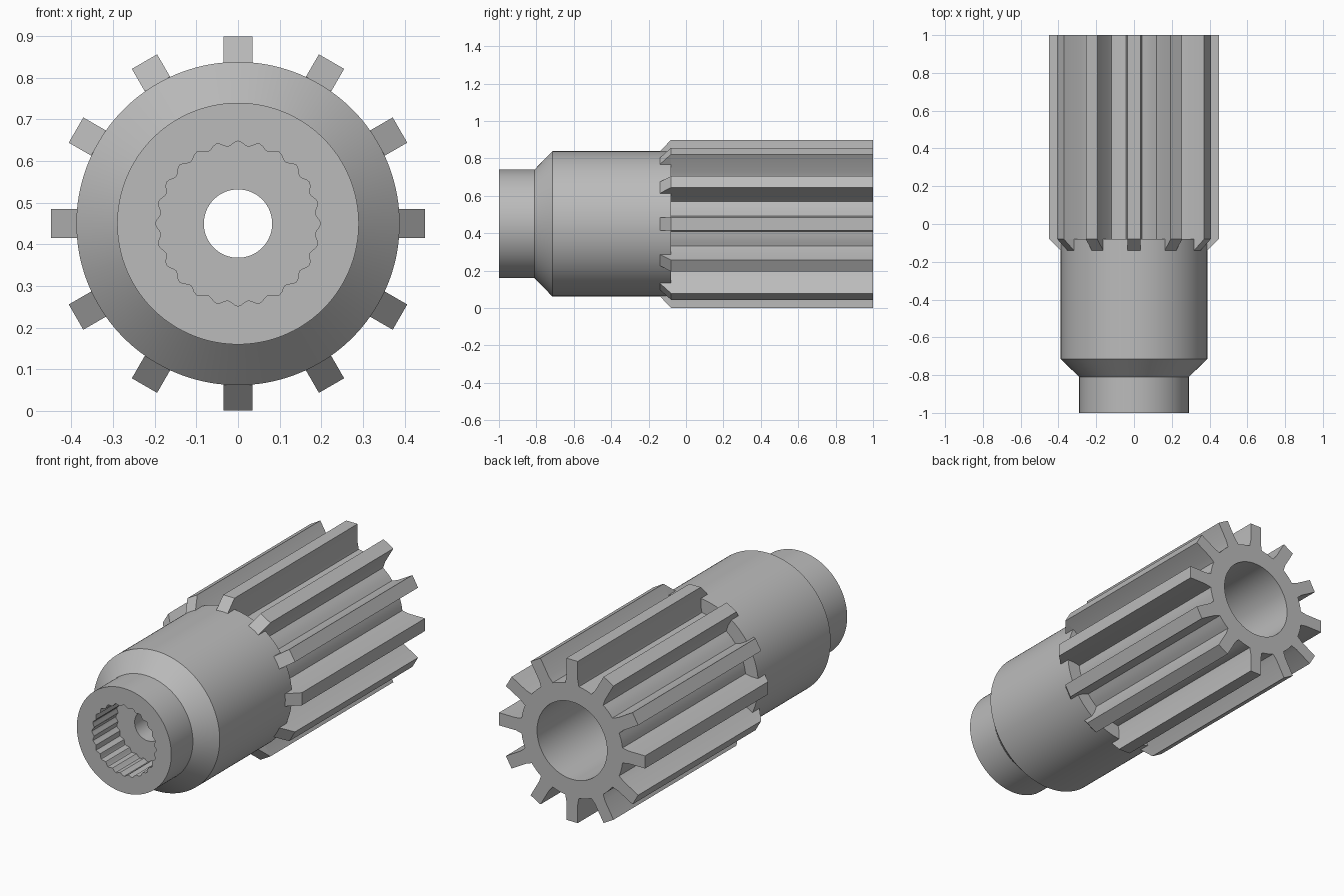
import bpy, bmesh
from math import sin, cos, pi, radians
from mathutils import Matrix

cube = bpy.data.objects.get("Cube")
if cube:
    bpy.data.objects.remove(cube)

steel = bpy.data.materials.new("grey_steel")
steel.use_nodes = True
GREY = (0.5, 0.5, 0.5, 1)
steel.diffuse_color = GREY
steel.node_tree.nodes["Principled BSDF"].inputs["Base Color"].default_value = GREY

AXIS_Z = 0.45
TEETH = 12
WAVES = 24
SEGMENTS = WAVES * 6
SHOULDER_Y = -0.08


def ring(bm, points, y):
    return [bm.verts.new((x, y, z + AXIS_Z)) for x, z in points]


def skin(bm, a, b):
    n = len(a)
    for i in range(n):
        j = (i + 1) % n
        bm.faces.new((a[i], a[j], b[j], b[i]))


def circle(radius, wave=0):
    pts = []
    for i in range(SEGMENTS):
        a = 2 * pi * i / SEGMENTS
        r = radius + wave * cos(WAVES * a)
        pts.append((r * cos(a), r * sin(a)))
    return pts


def finish(bm, name, smooth_angle=None):
    bmesh.ops.recalc_face_normals(bm, faces=bm.faces)
    mesh = bpy.data.meshes.new(name)
    bm.to_mesh(mesh)
    bm.free()
    mesh.materials.append(steel)
    obj = bpy.data.objects.new(name, mesh)
    bpy.context.collection.objects.link(obj)
    if smooth_angle:
        bpy.ops.object.select_all(action="DESELECT")
        obj.select_set(True)
        bpy.context.view_layer.objects.active = obj
        bpy.ops.object.shade_smooth_by_angle(angle=radians(smooth_angle))
    return obj


# Shaft body: back bore, through hole, serrated socket, collar and barrel
sections = [
    (0.215, 1, 0), (0.215, -0.55, 0), (0.082, -0.55, 0), (0.082, -0.79, 0),
    (0.192, -0.79, 0.006), (0.192, -1, 0.006),
    (0.29, -1, 0), (0.29, -0.81, 0), (0.388, -0.715, 0),
    (0.388, SHOULDER_Y, 0), (0.3, SHOULDER_Y, 0),
]
bm = bmesh.new()
rings = [ring(bm, circle(r, wave), y) for r, y, wave in sections]
for a, b in zip(rings, rings[1:]):
    skin(bm, a, b)
finish(bm, "shaft_body", 25)

# Splined section: straight teeth with slightly flared roots
half_tooth = [(0.31, 0.042), (0.345, 0.035), (0.449, 0.035)]
tooth = [(s, -w) for s, w in half_tooth] + [(s, w) for s, w in reversed(half_tooth)]
pitch = 2 * pi / TEETH
root = 0.313
tooth += [(root * cos(pitch * f), root * sin(pitch * f)) for f in (0.4, 0.5, 0.6)]
outline = []
for k in range(TEETH):
    c, s = cos(k * pitch), sin(k * pitch)
    outline += [(x * c - z * s, x * s + z * c) for x, z in tooth]
bore = []
for x, z in outline:
    scale = 0.215 / (x * x + z * z) ** 0.5
    bore.append((x * scale, z * scale))
bm = bmesh.new()
front = ring(bm, outline, SHOULDER_Y)
back = ring(bm, outline, 1)
skin(bm, front, back)
skin(bm, back, ring(bm, bore, 1))
finish(bm, "spline_teeth", 15)

# Sloped lead-in at the front of every tooth
bm = bmesh.new()
wedge = [(0.38, -0.14), (0.387, -0.14), (0.449, SHOULDER_Y), (0.38, SHOULDER_Y)]
for k in range(TEETH):
    turn = Matrix.Translation((0, 0, AXIS_Z)) @ Matrix.Rotation(k * pitch, 4, "Y")
    sides = []
    for w in (-0.035, 0.035):
        verts = [bm.verts.new((r, y, w)) for r, y in wedge]
        bmesh.ops.transform(bm, matrix=turn, verts=verts)
        bm.faces.new(verts)
        sides.append(verts)
    skin(bm, *sides)
finish(bm, "tooth_lead_ins")
